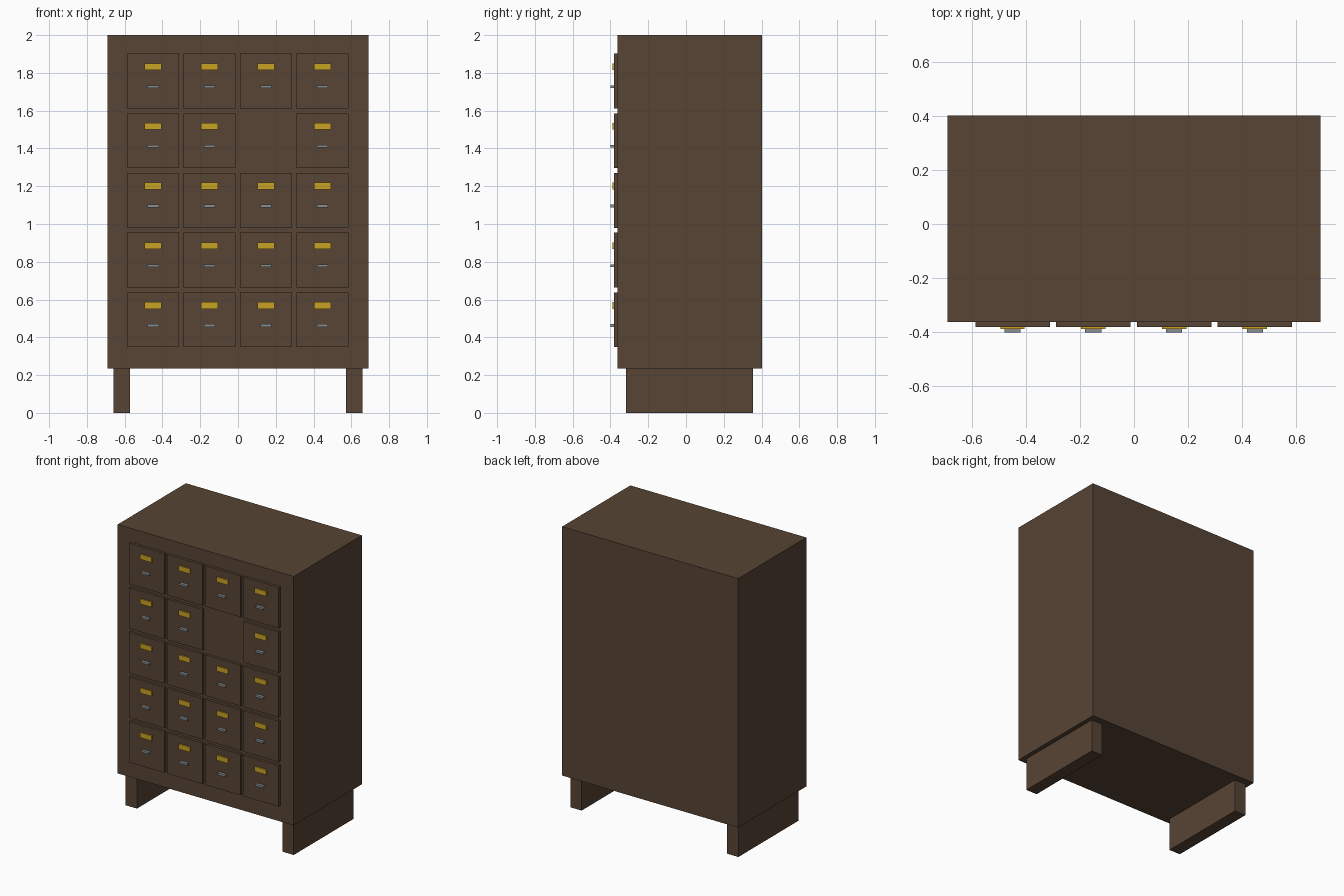
import bpy
import bmesh

if "Cube" in bpy.data.objects:
    bpy.data.objects.remove(bpy.data.objects["Cube"])


def material(name, rgb):
    m = bpy.data.materials.new(name)
    m.diffuse_color = (*rgb, 1)
    m.use_nodes = True
    m.node_tree.nodes["Principled BSDF"].inputs["Base Color"].default_value = m.diffuse_color
    return m


WOOD = material("dark_wood", (0.095, 0.058, 0.035))
BRASS = material("label_yellow", (0.58, 0.36, 0.017))
STEEL = material("handle_grey", (0.25, 0.27, 0.28))


def box(name, x, y, z, mat):
    """Box spanning the (min, max) ranges x, y, z."""
    bm = bmesh.new()
    bmesh.ops.create_cube(bm, size=1)
    for v in bm.verts:
        v.co = [lo + (c + 0.5) * (hi - lo) for c, (lo, hi) in zip(v.co, (x, y, z))]
    mesh = bpy.data.meshes.new(name)
    bm.to_mesh(mesh)
    bm.free()
    mesh.materials.append(mat)
    obj = bpy.data.objects.new(name, mesh)
    bpy.context.collection.objects.link(obj)
    return obj


def around(c, size):
    return (c - size / 2, c + size / 2)


FRONT = -0.362   # cabinet front face
FACE = -0.381    # drawer front face

# Cabinet body
box("cabinet_body", (-0.69, 0.69), (FRONT, 0.402), (0.235, 2.0), WOOD)

# Side runners the cabinet stands on
for side, label in ((-1, "left"), (1, "right")):
    box(f"{label}_foot", around(side * 0.615, 0.088), (-0.317, 0.354), (0, 0.235), WOOD)

# Drawers, each with a label plate and a pull; one slot is left blank
for row in range(5):
    for col in range(4):
        if (row, col) == (3, 2):
            continue
        x = (col - 1.5) * 0.299 - 0.001
        z = 0.493 + row * 0.316
        tag = f"{row + 1}_{col + 1}"
        box(f"drawer_{tag}", around(x, 0.276), (FACE, FRONT), around(z, 0.29), WOOD)
        box(f"label_plate_{tag}", around(x, 0.09), (-0.389, FACE), around(z + 0.076, 0.036), BRASS)
        box(f"drawer_pull_{tag}", around(x, 0.06), (-0.401, FACE), around(z - 0.03, 0.014), STEEL)
